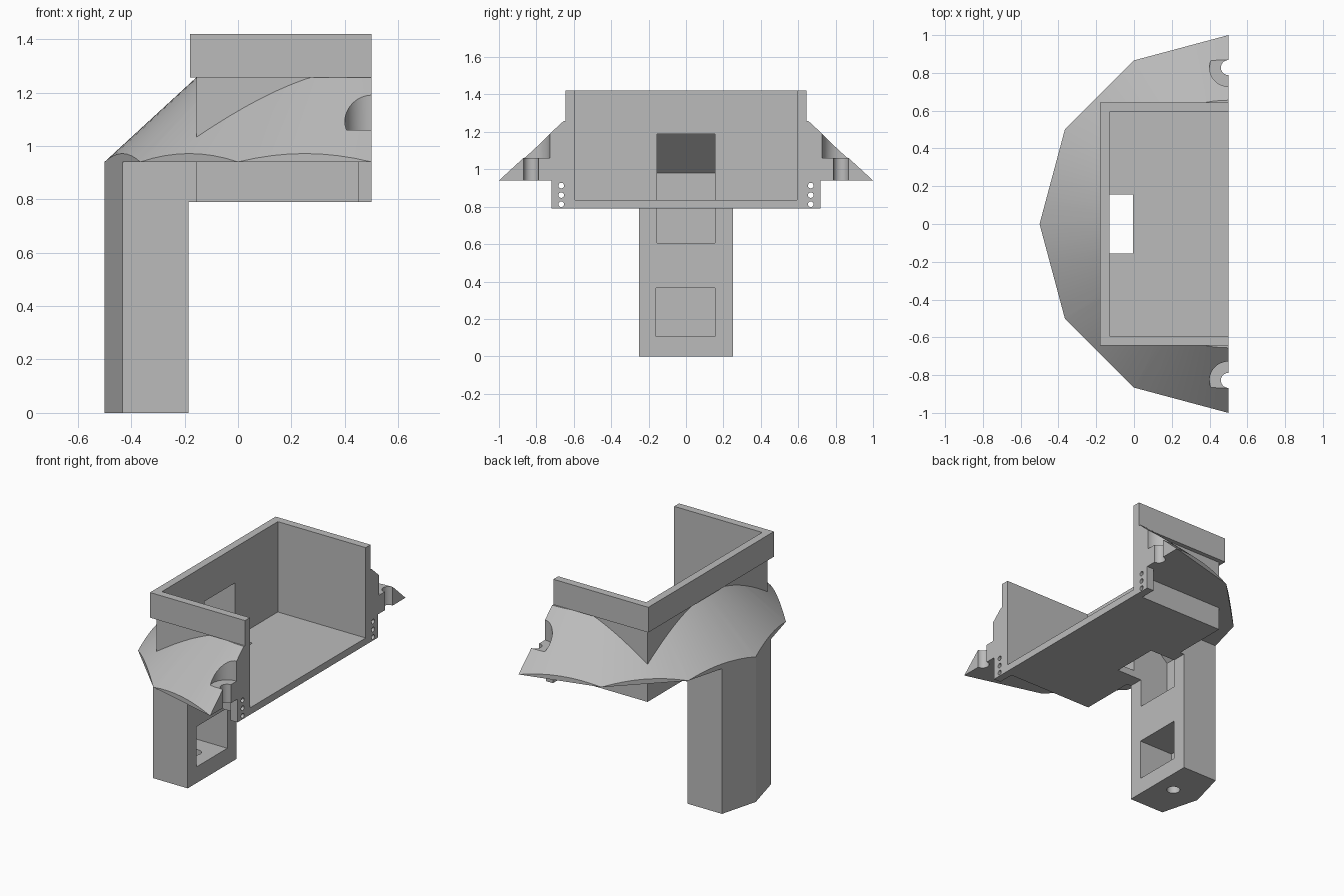
import bpy, bmesh, math
from mathutils import Matrix

old = bpy.data.objects.get("Cube")
if old:
    bpy.data.objects.remove(old, do_unlink=True)

grey = bpy.data.materials.new("plain_grey")
grey.use_nodes = True
COLOUR = (0.5, 0.5, 0.5, 1)
grey.diffuse_color = COLOUR
grey.node_tree.nodes["Principled BSDF"].inputs["Base Color"].default_value = COLOUR

AXIS_X = 0.5            # the round hood is centred on the open face
LOW, BRIM, TOP, RIM = 0.79, 0.94, 1.257, 1.42
SLOPE = 0.92


def finish(name, bm):
    bmesh.ops.recalc_face_normals(bm, faces=bm.faces)
    me = bpy.data.meshes.new(name)
    bm.to_mesh(me)
    bm.free()
    me.materials.append(grey)
    ob = bpy.data.objects.new(name, me)
    bpy.context.collection.objects.link(ob)
    return ob


def box(name, x0, x1, y0, y1, z0, z1):
    bm = bmesh.new()
    bmesh.ops.create_cube(bm, size=1)
    for v in bm.verts:
        v.co.x = x0 if v.co.x < 0 else x1
        v.co.y = y0 if v.co.y < 0 else y1
        v.co.z = z0 if v.co.z < 0 else z1
    return finish(name, bm)


def cone(name, x, y, z0, z1, r0, r1, sides):
    bm = bmesh.new()
    bmesh.ops.create_cone(bm, cap_ends=True, segments=sides, radius1=r0, radius2=r1,
                          depth=z1 - z0, matrix=Matrix.Translation((x, y, (z0 + z1) / 2)))
    return finish(name, bm)


def bore(name, y, z, r):
    """Cylinder along x for the flange screw holes."""
    bm = bmesh.new()
    m = Matrix.Translation((0.47, y, z)) @ Matrix.Rotation(math.pi / 2, 4, "Y")
    bmesh.ops.create_cone(bm, cap_ends=True, segments=20, radius1=r, radius2=r,
                          depth=0.2, matrix=m)
    return finish(name, bm)


def extrude(name, points, offset):
    bm = bmesh.new()
    face = bm.faces.new([bm.verts.new(p) for p in points])
    res = bmesh.ops.extrude_face_region(bm, geom=[face])
    verts = [g for g in res["geom"] if isinstance(g, bmesh.types.BMVert)]
    bmesh.ops.translate(bm, verts=verts, vec=offset)
    return finish(name, bm)


def combine(ob, *steps):
    """Run booleans on a part, then bake the result."""
    for op, other in steps:
        mod = ob.modifiers.new(op, "BOOLEAN")
        mod.operation, mod.solver, mod.object = op, "EXACT", other
        other.hide_render = True
    dg = bpy.context.evaluated_depsgraph_get()
    baked = bpy.data.meshes.new_from_object(ob.evaluated_get(dg))
    ob.modifiers.clear()
    ob.data = baked


def cut(*tools):
    return [("DIFFERENCE", t) for t in tools]


# Shared cutters: the sloping passage from tray to leg, and the hood fixing holes
passage = extrude("passage_cutter",
                  [(x, -0.155, z) for x, z in ((-0.39, 0.605), (-0.005, 0.605), (-0.005, 1.19),
                                               (-0.165, 1.19), (-0.39, 0.98))], (0, 0.31, 0))
fixings = []
for s in (-1, 1):
    fixings.append(cone("counterbore_cutter", AXIS_X, s * 0.828, 1.06, 1.4, 0.1, 0.1, 48))
    fixings.append(cone("hole_cutter", AXIS_X, s * 0.828, 0.8, 1.1, 0.04, 0.04, 32))
front_half = box("half_cutter", AXIS_X, 2, -2, 2, -1, 2)
tray_space = box("tray_space_cutter", -0.145, 1, -0.605, 0.605, 0.5, 2)

# Hood: a smooth cone trimmed to a twelve-sided outline
hood = cone("hood", AXIS_X, 0, 0.9, TOP, 1 + (BRIM - 0.9) / SLOPE,
            1 - (TOP - BRIM) / SLOPE, 96)
outline = cone("outline_cutter", AXIS_X, 0, BRIM, 1.5, 1, 1, 12)
combine(hood, ("INTERSECT", outline), *cut(front_half, tray_space, passage, *fixings))

# Tray: open box with a thicker rim band and two screw flanges
tray = box("tray", -0.155, AXIS_X, -0.615, 0.615, LOW, RIM - 0.02)
rim = box("rim_band", -0.18, AXIS_X, -0.643, 0.643, TOP, RIM)
inside = box("inside_cutter", -0.13, 1, -0.593, 0.593, 0.835, 2)
combine(tray, *cut(inside, passage))
combine(rim, *cut(inside))
for s, side in ((-1, "right"), (1, "left")):
    ys = sorted((s * 0.6, s * 0.72))
    flange = box(side + "_flange", 0.45, AXIS_X, *ys, LOW, BRIM)
    holes = [bore("screw_cutter", s * 0.667, z, 0.015) for z in (0.813, 0.862, 0.913)]
    combine(flange, *cut(*holes))

# Leg: wedge-backed post with two windows and a hole in the foot
leg = extrude("leg", [(-0.5, 0, 0), (-0.433, 0.25, 0), (-0.185, 0.25, 0),
                      (-0.185, -0.25, 0), (-0.433, -0.25, 0)], (0, 0, BRIM))
window = box("window_cutter", -0.43, 0, -0.16, 0.155, 0.105, 0.365)
foot_hole = cone("foot_hole_cutter", -0.31, 0, -0.1, 0.2, 0.04, 0.04, 32)
combine(leg, *cut(passage, window, foot_hole))
bridge = box("leg_bridge", -0.19, -0.15, -0.25, 0.25, LOW, BRIM)
combine(bridge, *cut(passage))

# Remove the helpers, then smooth the curved faces
for ob in list(bpy.context.scene.objects):
    if "_cutter" in ob.name:
        bpy.data.objects.remove(ob, do_unlink=True)
bpy.ops.object.select_all(action="DESELECT")
parts = [o for o in bpy.context.scene.objects if o.type == "MESH"]
for ob in parts:
    ob.select_set(True)
bpy.context.view_layer.objects.active = hood
bpy.ops.object.shade_smooth_by_angle(angle=math.radians(22))
